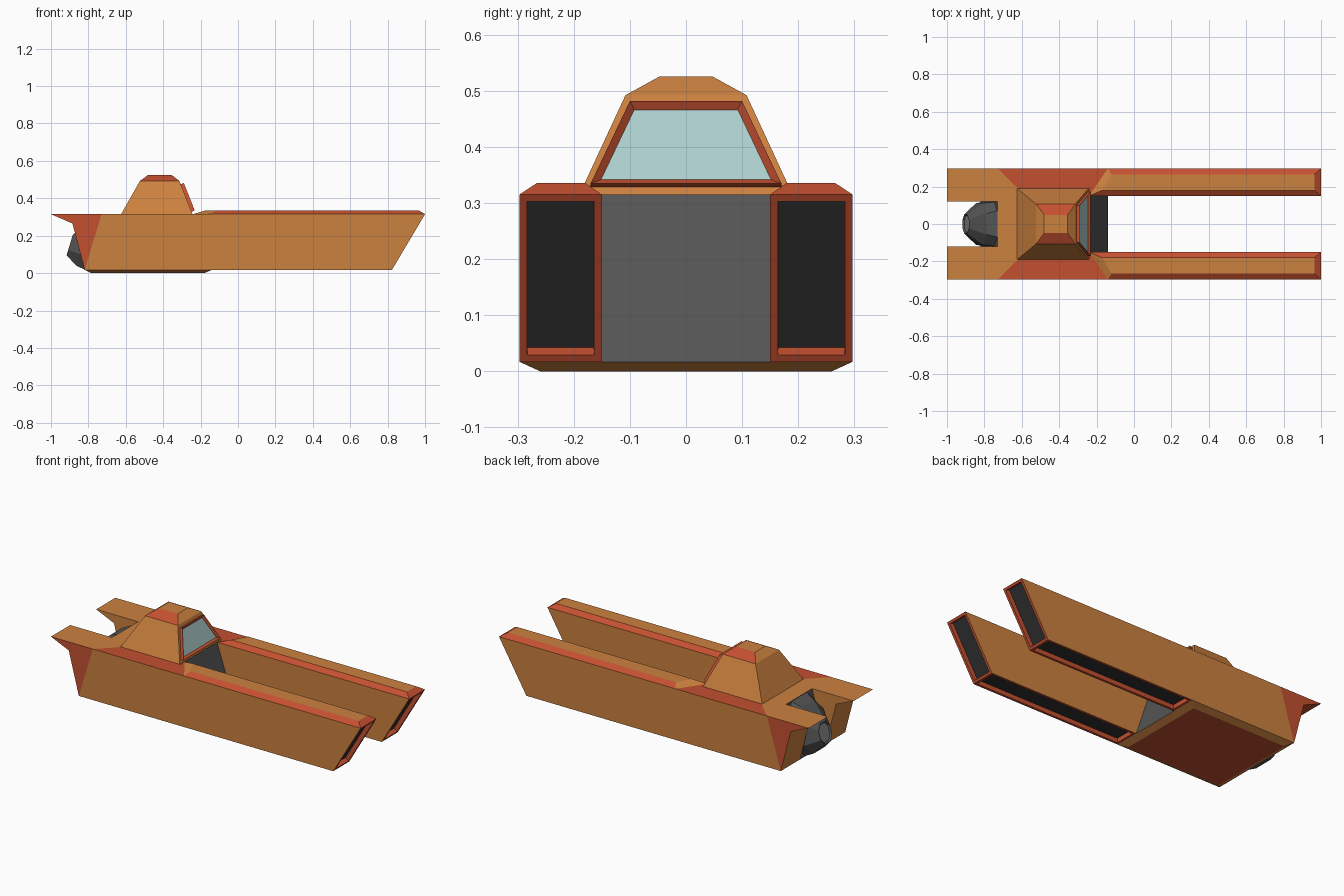
import bpy, bmesh, math

if "Cube" in bpy.data.objects:
    bpy.data.objects.remove(bpy.data.objects["Cube"])

def mat(name, r, g, b):
    m = bpy.data.materials.new(name)
    m.diffuse_color = (r, g, b, 1)
    m.use_nodes = True
    m.node_tree.nodes["Principled BSDF"].inputs["Base Color"].default_value = m.diffuse_color
    return m

MATS = [mat("orange", .60, .22, .05), mat("red", .55, .08, .03), mat("dark", .03, .03, .03),
        mat("grey", .09, .09, .09), mat("glass", .42, .62, .61), mat("nozzle_grey", .25, .25, .25)]
ORANGE, RED, DARK, GREY, GLASS, NOZZLE = range(6)

def finish(name, bm, mirror=False):
    me = bpy.data.meshes.new(name)
    bm.to_mesh(me)
    bm.free()
    for m in MATS:
        me.materials.append(m)
    ob = bpy.data.objects.new(name, me)
    bpy.context.collection.objects.link(ob)
    if mirror:
        ob.modifiers.new("mirror", 'MIRROR').use_axis = (False, True, False)
    return ob

def loft(rings, colors):
    """Skin equal rings; face order is ring sides, then first and last cap. None drops a face."""
    bm = bmesh.new()
    vs = [[bm.verts.new(p) for p in r] for r in rings]
    n = len(rings[0])
    fs = [bm.faces.new((a[i], a[(i + 1) % n], b[(i + 1) % n], b[i]))
          for a, b in zip(vs, vs[1:]) for i in range(n)]
    fs += [bm.faces.new(vs[0][::-1]), bm.faces.new(vs[-1])]
    bmesh.ops.recalc_face_normals(bm, faces=fs)
    for f, c in zip(fs, colors):
        f.material_index = c or 0
    drop = [f for f, c in zip(fs, colors) if c is None]
    keep = [None if c is None else f for f, c in zip(fs, colors)]
    bmesh.ops.delete(bm, geom=drop, context='FACES_ONLY')
    return bm, keep

def prism(profile, y0, y1, colors):
    return loft([[(x, y, z) for x, z in profile] for y in (y0, y1)], colors)

def rect(x0, x1, y, z):
    return [(x0, -y, z), (x1, -y, z), (x1, y, z), (x0, y, z)]

def inset(bm, face, thick, depth, color):
    bmesh.ops.inset_individual(bm, faces=[face], thickness=thick, depth=depth, use_even_offset=True)
    face.material_index = color

W, TOP, LOW = .297, .315, .017

# Main hull, open on top and bottom where deck and belly close it
bm, _ = prism([(-.73, TOP), (-.82, LOW), (-.14, LOW), (-.24, TOP)], -W, W,
              [GREY, None, GREY, None, ORANGE, ORANGE])
finish("main_hull", bm)

# Deck around the cockpit
bm = bmesh.new()
v = [bm.verts.new((x, y, TOP)) for x, y in
     [(-.73, -W), (-.24, -W), (-.24, -.19), (-.62, -.19),
      (-.62, .19), (-.24, .19), (-.24, W), (-.73, W)]]
for idx, c in (((0, 1, 2, 3), RED), ((0, 3, 4, 7), ORANGE), ((4, 5, 6, 7), RED)):
    bm.faces.new([v[i] for i in idx]).material_index = c
finish("deck", bm)

# Belly plate with sloped rim
bm, _ = loft([rect(-.82, -.14, W, LOW), rect(-.785, -.18, .26, 0)], [ORANGE] * 4 + [None, RED])
finish("belly", bm)

# Tail fins either side of the engine
bm, _ = prism([(-1, TOP), (-.885, .265), (-.82, LOW), (-.73, TOP)], .12, W,
              [RED, ORANGE, None, ORANGE, ORANGE, RED])
finish("tail_fin", bm, True)

# Forward prongs with recessed slots in nose and underside
bm, f = prism([(-.24, TOP), (-.14, LOW), (.823, LOW), (1, TOP)], .15, W,
              [None, RED, RED, RED, ORANGE, ORANGE])
for face in (f[1], f[2]):
    inset(bm, face, .014, 0, RED)
    inset(bm, face, .0005, -.025, DARK)
finish("prong", bm, True)

# Raised chamfered caps on the prongs
low = [(-.24, .15), (1, .15), (1, W), (-.14, W)]
high = [(-.17, .18), (.965, .18), (.965, .265), (-.12, .265)]
bm, _ = loft([[(x, y, TOP) for x, y in low], [(x, y, .336) for x, y in high]],
             [RED, RED, RED, ORANGE, None, ORANGE])
finish("prong_cap", bm, True)

# Cockpit cabin
bm, _ = loft([rect(-.625, -.243, .19, TOP), rect(-.525, -.313, .108, .492),
              rect(-.48, -.355, .048, .525)],
             [ORANGE] * 4 + [RED, ORANGE, RED, ORANGE] + [None, ORANGE])
finish("cockpit", bm)

# Window frame standing off the sloped cabin front, with recessed glass
quad = [(-.17, .328), (.17, .328), (.1, .475), (-.1, .475)]
def on_slope(off):
    return [(-.243 - (z - TOP) * .395 + off * .93, y, z + off * .37) for y, z in quad]
bm, f = loft([on_slope(0), on_slope(.018)], [RED] * 4 + [None, RED])
inset(bm, f[5], .012, -.012, GLASS)
finish("window", bm)

# Eight-sided engine tapering from the sloped rear wall
def octagon(cx, cz, ry, rz, cut):
    pts = [(cut, 1), (1, cut), (1, -cut), (cut, -1), (-cut, -1), (-1, -cut), (-1, cut), (-cut, 1)]
    return [(cx + b * rz * .30, a * ry, cz + b * rz) for a, b in pts]
bm, f = loft([octagon(-.775, .166, .118, .147, .6), octagon(-.825, .163, .112, .125, .5),
              octagon(-.9, .15, .052, .055, .45)], [GREY] * 16 + [None, GREY])
inset(bm, f[17], .008, -.008, NOZZLE)
finish("engine", bm)
